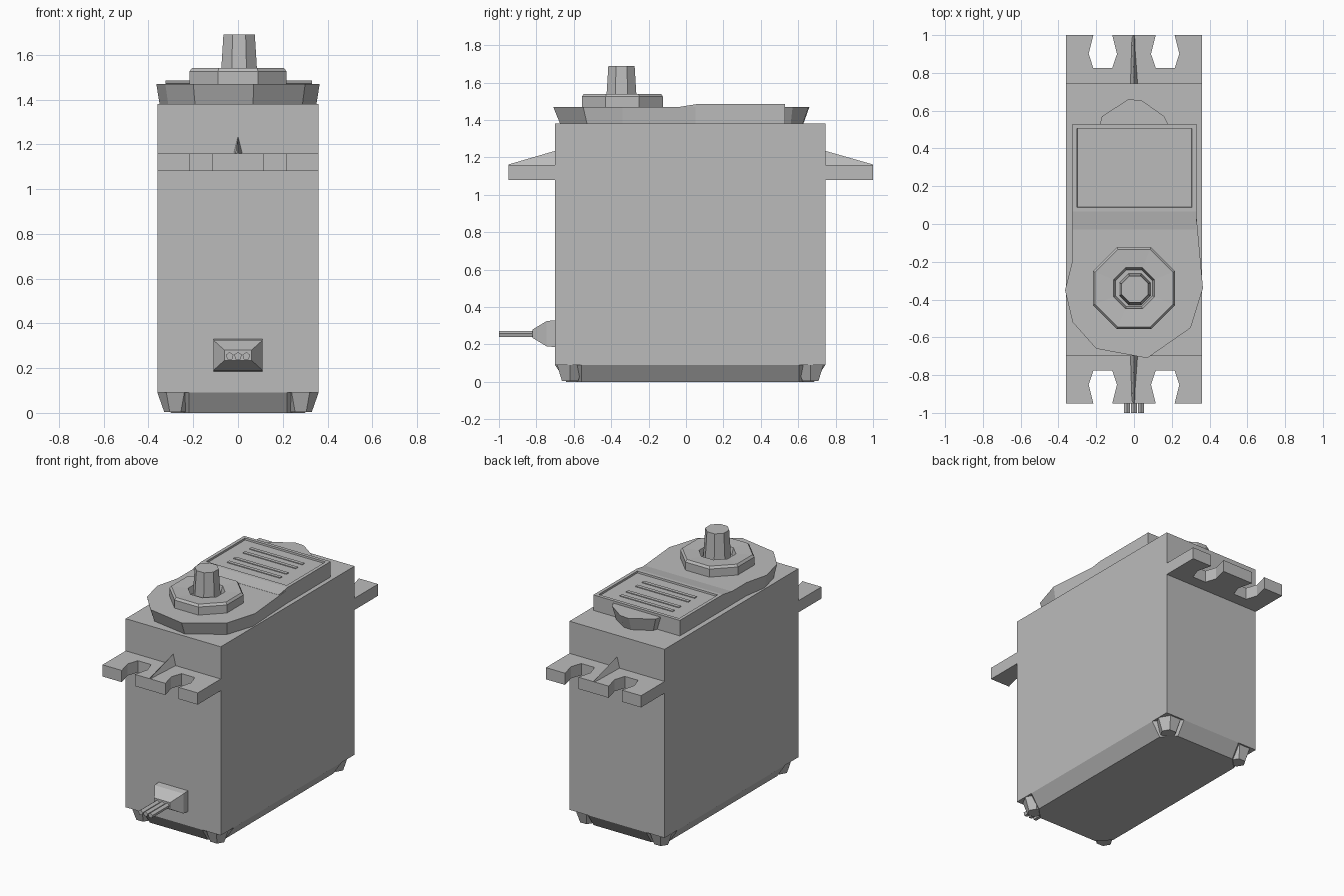
import bpy, bmesh
from math import cos, sin, pi

if "Cube" in bpy.data.objects:
    bpy.data.objects.remove(bpy.data.objects["Cube"])

grey = bpy.data.materials.new("mid grey plastic")
grey.use_nodes = True
GREY = (0.5, 0.5, 0.5, 1)
grey.diffuse_color = GREY
grey.node_tree.nodes["Principled BSDF"].inputs["Base Color"].default_value = GREY


def finish(name, bm):
    bmesh.ops.recalc_face_normals(bm, faces=bm.faces)
    mesh = bpy.data.meshes.new(name)
    bm.to_mesh(mesh)
    bm.free()
    mesh.materials.append(grey)
    ob = bpy.data.objects.new(name, mesh)
    bpy.context.collection.objects.link(ob)
    return ob


def loft(name, rings):
    """Skin closed rings of equal length and cap both ends."""
    bm = bmesh.new()
    loops = [[bm.verts.new(p) for p in ring] for ring in rings]
    n = len(loops[0])
    for a, b in zip(loops, loops[1:]):
        for i in range(n):
            j = (i + 1) % n
            bm.faces.new((a[i], a[j], b[j], b[i]))
    bm.faces.new(loops[0])
    bm.faces.new(loops[-1])
    return finish(name, bm)


def flat(outline, z):
    return [(x, y, z) for x, y in outline]


def prism(name, outline, z0, z1):
    return loft(name, [flat(outline, z0), flat(outline, z1)])


def rect(x0, x1, y0, y1):
    return [(x0, y0), (x1, y0), (x1, y1), (x0, y1)]


def ngon(x, y, r, n, turn=0.0):
    return [(x + r * cos(turn + 2 * pi * i / n), y + r * sin(turn + 2 * pi * i / n)) for i in range(n)]


def scaled(outline, s, cy):
    return [(x * s, cy + (y - cy) * s) for x, y in outline]


# Main case
FRONT, BACK, HALF = -0.70, 0.745, 0.36
prism("case", rect(-HALF, HALF, FRONT, BACK), 0.09, 1.38)


# Bottom lid with sloped sides and cut corners
def cut_rect(inset, cut):
    x, y0, y1 = HALF - inset, FRONT + inset, BACK - inset
    return [(-x + cut, y0), (x - cut, y0), (x, y0 + cut), (x, y1 - cut),
            (x - cut, y1), (-x + cut, y1), (-x, y1 - cut), (-x, y0 + cut)]


loft("bottom_lid", [flat(cut_rect(0.06, 0.08), 0), flat(cut_rect(0, 0.14), 0.09)])

# Corner screws
for sx, side in ((-1, "right"), (1, "left")):
    for y, end in ((FRONT + 0.08, "front"), (BACK - 0.08, "back")):
        x = sx * (HALF - 0.08)
        loft(f"screw_{end}_{side}", [flat(ngon(x, y, 0.05, 6), 0.005),
                                     flat(ngon(x, y, 0.08, 6), 0.09)])

# Mounting tabs with open keyhole slots and a centre gusset
for d, base, tip, end in ((-1, FRONT, -0.95, "front"), (1, BACK, 1.0, "back")):
    slot = [(-0.05, tip), (-0.075, tip - d * 0.1), (-0.05, tip - d * 0.175),
            (0.05, tip - d * 0.175), (0.075, tip - d * 0.1), (0.05, tip)]
    outline = [(-HALF, base), (-HALF, tip)]
    outline += [(cx + x, y) for cx in (-0.165, 0.165) for x, y in slot]
    outline += [(HALF, tip), (HALF, base)]
    prism(f"{end}_mounting_tab", outline, 1.08, 1.16)
    loft(f"{end}_gusset", [[(-0.02, base, 1.155), (0.02, base, 1.155), (0, base, 1.235)],
                           [(-0.012, tip, 1.155), (0.012, tip, 1.155), (0, tip, 1.162)]])

# Top cover, rounded round the output shaft
cover = [(-0.325, 0.53), (-0.325, -0.19), (-0.365, -0.35), (-0.325, -0.52),
         (-0.20, -0.66), (0.07, -0.71), (0.30, -0.55), (0.365, -0.34),
         (0.33, 0.05), (0.33, 0.53)]
lower = [(x * 0.96, -0.34 + (y + 0.34) * 0.9) if y < -0.3 else (x, y) for x, y in cover]
loft("top_cover", [flat(lower, 1.38), flat(cover, 1.47)])

# Rear bump on the cover
bump = [(-0.18, 0.53), (0.18, 0.53), (0.16, 0.57), (0.04, 0.655), (-0.03, 0.66), (-0.17, 0.57)]
bump_low = [(x * 0.85, 0.53 + (y - 0.53) * 0.75) for x, y in bump]
loft("rear_bump", [flat(bump_low, 1.38), flat(bump, 1.47)])

# Raised panel with a sunken field, and the ramp in front of it
panel = prism("raised_panel", rect(-0.325, 0.33, 0.065, 0.53), 1.465, 1.486)
bm = bmesh.new()
bm.from_mesh(panel.data)
top = [f for f in bm.faces if f.normal.z > 0.9]
bmesh.ops.inset_region(bm, faces=top, thickness=0.033)
bmesh.ops.inset_region(bm, faces=top, thickness=0.002, depth=-0.012)
bm.to_mesh(panel.data)
bm.free()
loft("panel_ramp", [[(x, -0.03, 1.465), (x, -0.03, 1.471), (x, 0.065, 1.486), (x, 0.065, 1.465)]
                    for x in (-0.325, 0.33)])

# Plain ribs in the sunken field
for i, y in enumerate((0.18, 0.25, 0.35, 0.42)):
    prism(f"panel_rib_{i + 1}", rect(-0.2, 0.2, y - 0.012, y + 0.012), 1.472, 1.479)

# Eight-sided collar with a sunken middle
CY = -0.34
collar = ngon(0, CY, 0.235, 8, pi / 8)
loft("shaft_collar", [flat(collar, 1.465), flat(collar, 1.525),
                      flat(scaled(collar, 0.95, CY), 1.54),
                      flat(scaled(collar, 0.5, CY), 1.535),
                      flat(scaled(collar, 0.45, CY), 1.49)])

# Output shaft
loft("output_shaft", [flat(ngon(0.005, CY - 0.005, 0.09, 8, pi / 8), 1.48),
                      flat(ngon(0.005, CY - 0.005, 0.076, 8, pi / 8), 1.69)])


# Cable boss and three wires
def upright(hx, z0, z1, y):
    return [(-hx, y, z0), (hx, y, z0), (hx, y, z1), (-hx, y, z1)]


loft("cable_boss", [upright(0.11, 0.185, 0.33, FRONT + 0.01), upright(0.11, 0.19, 0.325, -0.745),
                    upright(0.06, 0.235, 0.28, -0.82)])
for i, x in enumerate((-0.037, 0, 0.037)):
    loft(f"wire_{i + 1}", [[(x + a, y, 0.254 + b) for a, b in ngon(0, 0, 0.018, 5, pi / 2)]
                           for y in (-0.8, -1.0)])
